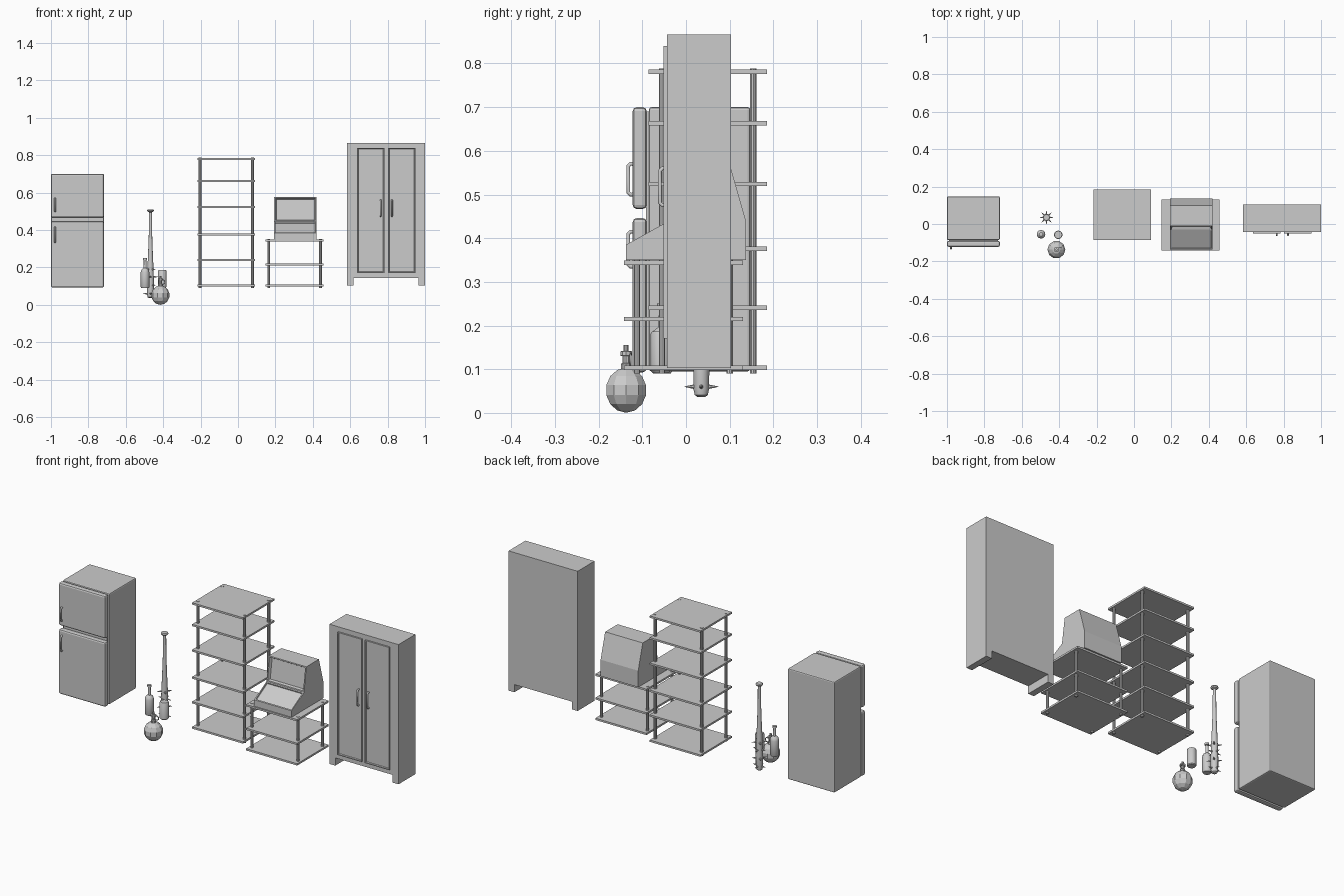
import bpy, bmesh, math
from mathutils import Vector

if "Cube" in bpy.data.objects:
    bpy.data.objects.remove(bpy.data.objects["Cube"])


def finish(bm, name, smooth=False):
    bmesh.ops.recalc_face_normals(bm, faces=bm.faces)
    me = bpy.data.meshes.new(name)
    bm.to_mesh(me)
    bm.free()
    ob = bpy.data.objects.new(name, me)
    bpy.context.collection.objects.link(ob)
    if smooth:
        bpy.context.view_layer.objects.active = ob
        ob.select_set(True)
        bpy.ops.object.shade_smooth_by_angle(angle=math.radians(35))
        ob.select_set(False)
    return ob


def box_bm(x, y, z):
    bm = bmesh.new()
    bmesh.ops.create_cube(bm, size=1)
    for v in bm.verts:
        for i, (a, b) in enumerate((x, y, z)):
            v.co[i] = a if v.co[i] < 0 else b
    return bm


def box(name, x, y, z, bevel=0):
    ob = finish(box_bm(x, y, z), name)
    if bevel:
        m = ob.modifiers.new("Bevel", 'BEVEL')
        m.width, m.segments = bevel, 2
    return ob


def lathe(name, x, y, profile, sides, smooth=False):
    # profile of (radius, z), revolved round a vertical axis
    bm = bmesh.new()
    rings = [[bm.verts.new((x + r * math.cos(math.tau * i / sides),
                            y + r * math.sin(math.tau * i / sides), z))
              for i in range(sides)] for r, z in profile]
    for a, b in zip(rings, rings[1:]):
        for i in range(sides):
            j = (i + 1) % sides
            bm.faces.new((a[i], a[j], b[j], b[i]))
    bm.faces.new(rings[0])
    bm.faces.new(rings[-1])
    return finish(bm, name, smooth)


def tube(name, pts, r, cyclic=False):
    cu = bpy.data.curves.new(name, 'CURVE')
    cu.dimensions = '3D'
    cu.bevel_depth, cu.bevel_resolution, cu.use_fill_caps = r, 1, True
    sp = cu.splines.new('POLY')
    sp.points.add(len(pts) - 1)
    for p, co in zip(sp.points, pts):
        p.co = (*co, 1)
    sp.use_cyclic_u = cyclic
    bpy.context.collection.objects.link(bpy.data.objects.new(name, cu))


def handle(name, x, y, z0, z1, out, r):
    c = out * 0.4
    tube(name, [(x, y, z0), (x, y - out + c, z0), (x, y - out, z0 + c),
                (x, y - out, z1 - c), (x, y - out + c, z1), (x, y, z1)], r)


def recess(bm, face, border, slope, depth):
    bmesh.ops.inset_region(bm, faces=[face], thickness=border)
    bmesh.ops.inset_region(bm, faces=[face], thickness=slope, depth=-depth)


# Fridge
box("fridge_body", (-1, -.717), (-.085, .147), (.095, .70), .006)
box("fridge_seal", (-.99, -.727), (-.092, -.08), (.105, .69))
for label, z0, z1, h0, h1 in (("lower", .093, .446, .335, .415),
                              ("upper", .467, .70, .50, .57)):
    box(f"fridge_{label}_door", (-1, -.717), (-.122, -.09), (z0, z1), .009)
    handle(f"fridge_{label}_handle", -.978, -.12, h0, h1, .012, .005)

# Two shelving racks
def rack(name, x, y, levels, px, py, top):
    for i, z in enumerate(levels):
        box(f"{name}_shelf_{i}", x, y, (z - .005, z + .005))
    for i, a in enumerate(px):
        for j, b in enumerate(py):
            lathe(f"{name}_post_{i}{j}", a, b, [(.0075, .09), (.0075, top)], 10, True)


rack("tall_rack", (-.217, .09), (-.086, .185),
     (.103, .241, .376, .524, .663, .781), (-.203, .078), (-.055, .154), .788)
rack("low_rack", (.148, .457), (-.142, .13), (.103, .215, .344), (.164, .441), (-.112, .10), .351)

# Wardrobe with two recessed doors
box("wardrobe_body", (.583, 1), (-.043, .103), (.145, .866))
for side, x0, x1 in (("left", .583, .618), ("right", .965, 1)):
    box(f"wardrobe_{side}_foot", (x0, x1), (-.043, .103), (.103, .145))
for side, x0, x1, hx in (("left", .636, .783, .763), ("right", .802, .95, .823)):
    bm = box_bm((x0, x1), (-.052, -.04), (.17, .84))
    bm.normal_update()
    front = min(bm.faces, key=lambda f: f.calc_center_median().y)
    recess(bm, front, .007, .004, .005)
    finish(bm, f"wardrobe_{side}_door")
    handle(f"wardrobe_{side}_handle", hx, -.045, .475, .56, .015, .005)

# Desk terminal: side profile extruded, screen and keyboard recessed
prof = [(-.137, .35), (-.137, .385), (-.03, .445), (-.01, .577),
        (.098, .577), (.137, .44), (.137, .35)]
bm = bmesh.new()
side = bm.faces.new([bm.verts.new((.193, y, z)) for y, z in prof])
ext = bmesh.ops.extrude_face_region(bm, geom=[side])
bmesh.ops.translate(bm, vec=(.227, 0, 0),
                    verts=[e for e in ext["geom"] if isinstance(e, bmesh.types.BMVert)])
bmesh.ops.recalc_face_normals(bm, faces=bm.faces)
fronts = [f for f in bm.faces if f.normal.y < -.3 and f.normal.z > .05]
for f in fronts:
    is_screen = f.normal.y < -.9
    recess(bm, f, .009, .008 if is_screen else .002, .014 if is_screen else .006)
finish(bm, "terminal_case")

# Spiked bat, standing on its barrel
bx, by = -.468, .035
lathe("bat", bx, by, [(.008, .036), (.015, .041), (.018, .055), (.0185, .12), (.016, .2),
                      (.0125, .28), (.009, .38), (.008, .495), (.016, .499),
                      (.019, .505), (.016, .511)], 12, True)
for row, z in enumerate((.06, .105, .15, .19)):
    for k in range(4):
        a = math.tau * k / 4 + row % 2 * math.pi / 4
        d = Vector((math.cos(a), math.sin(a), 0))
        bm = bmesh.new()
        bmesh.ops.create_cone(bm, cap_ends=True, segments=6, radius1=.006, radius2=.0005,
                              depth=.026)
        rot = d.to_track_quat('Z', 'Y').to_matrix()
        bmesh.ops.rotate(bm, matrix=rot, verts=bm.verts)
        bmesh.ops.translate(bm, vec=Vector((bx, by, z)) + d * .026, verts=bm.verts)
        finish(bm, f"bat_spike_{row}{k}")

# Bottle and canister
lathe("bottle", -.497, -.055, [(.02, .09), (.023, .095), (.023, .175), (.019, .188),
                               (.008, .197), (.007, .24), (.011, .241), (.011, .251)], 12, True)
lathe("canister", -.405, -.058, [(.02, .093), (.023, .097), (.023, .181), (.02, .186)], 12, True)

# Round flask bomb: low-poly ball, neck, collar and ring
gx, gy, gz, gr = -.415, -.137, .052, .049
ball = [(max(.001, gr * math.sin(math.pi * i / 7)), gz - gr * math.cos(math.pi * i / 7) * 1.05)
        for i in range(8)]
lathe("bomb_ball", gx, gy, ball, 10)
lathe("bomb_neck", gx, gy, [(.013, .09), (.013, .112), (.009, .114), (.009, .13), (.014, .131),
                            (.014, .141), (.006, .142), (.006, .155)], 10)
tube("bomb_ring", [(gx + .012 + .012 * math.cos(math.tau * i / 12), gy + .01,
                    .122 + .012 * math.sin(math.tau * i / 12)) for i in range(12)], .0025, True)
